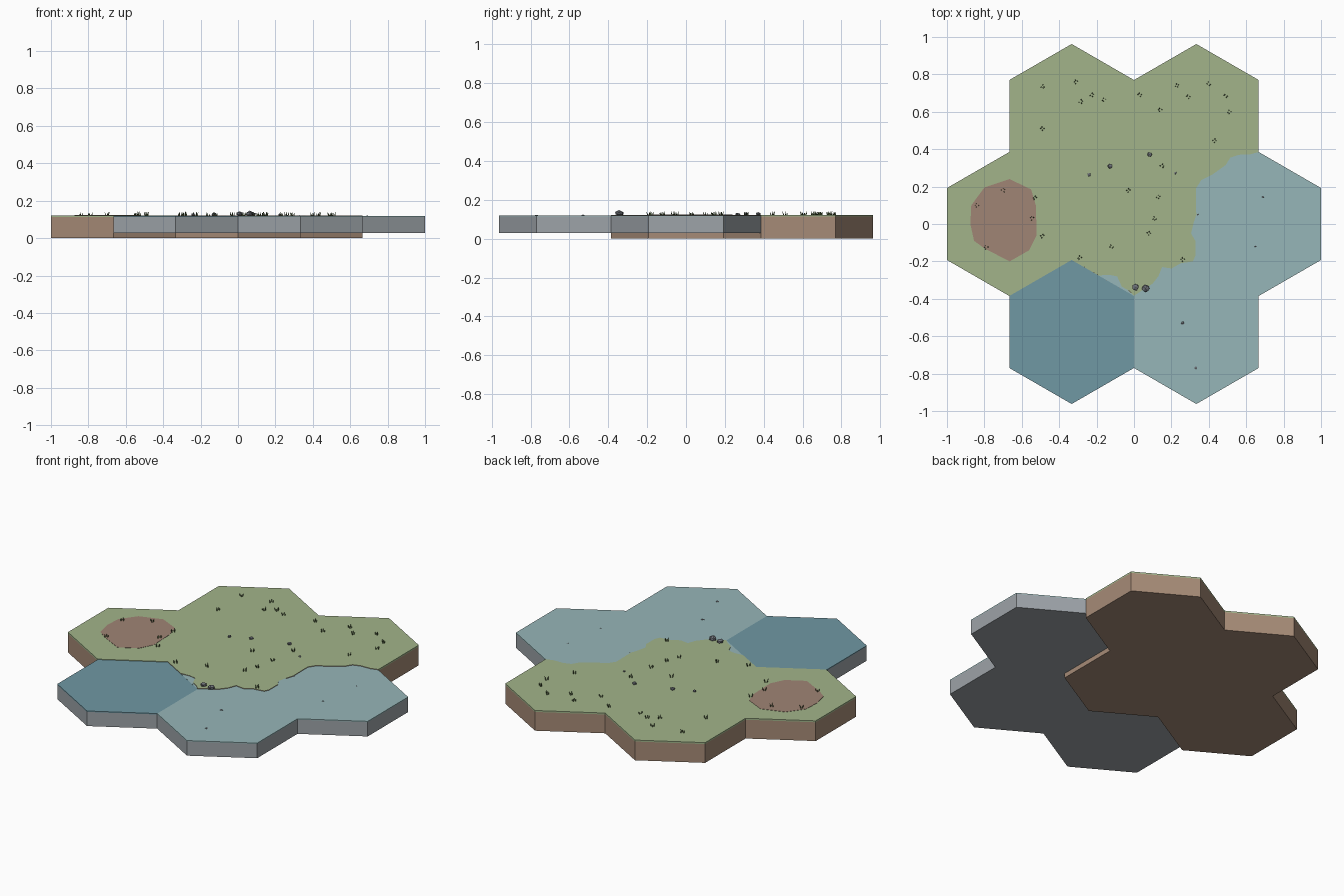
import bpy, math, random
from mathutils import Vector, Matrix
import bmesh

if "Cube" in bpy.data.objects:
    bpy.data.objects.remove(bpy.data.objects["Cube"])

random.seed(4)
H = 1 / (3 * math.sqrt(3))          # vertical lattice step of the hexagon corners


def material(name, srgb):
    m = bpy.data.materials.new(name)
    m.diffuse_color = [((c / 255 + 0.055) / 1.055) ** 2.4 for c in srgb] + [1]
    m.use_nodes = True
    m.node_tree.nodes["Principled BSDF"].inputs["Base Color"].default_value = m.diffuse_color
    return m


grass = material("grass green", (162, 180, 138))
shallow = material("shallow water blue", (150, 182, 184))
deep = material("deep water blue", (112, 152, 164))
earth = material("earth brown", (166, 139, 119))
clay = material("clay red brown", (160, 133, 117))
stone = material("stone grey", (157, 163, 168))
rock_grey = material("rock grey", (112, 116, 122))
blade_green = material("blade dark green", (84, 104, 62))


def corners(pairs):
    """Lattice indices to hexagon corner positions."""
    return [(i / 3, j * H) for i, j in pairs]


def finish(name, bm, mats):
    bmesh.ops.recalc_face_normals(bm, faces=bm.faces[:])
    me = bpy.data.meshes.new(name)
    bm.to_mesh(me)
    bm.free()
    for m in mats:
        me.materials.append(m)
    ob = bpy.data.objects.new(name, me)
    bpy.context.collection.objects.link(ob)
    return ob


def prism(name, outline, z0, z1, mats, bank=range(0)):
    """Upright slab; side walls whose index is in bank use the second material."""
    bm = bmesh.new()
    low = [bm.verts.new((x, y, z0)) for x, y in outline]
    top = [bm.verts.new((x, y, z1)) for x, y in outline]
    bm.faces.new(top)
    bm.faces.new(low[::-1])
    n = len(outline)
    for i in range(n):
        k = (i + 1) % n
        f = bm.faces.new((low[i], low[k], top[k], top[i]))
        f.material_index = 1 if i in bank else 0
    bmesh.ops.triangulate(bm, faces=[f for f in bm.faces if len(f.verts) > 4])
    return finish(name, bm, mats)


# Outlines of the joined tiles
land_rim = corners([(2, 2), (2, 4), (1, 5), (0, 4), (-1, 5), (-2, 4), (-2, 2),
                    (-3, 1), (-3, -1), (-2, -2), (-1, -1)])
inner = corners([(0, -2), (1, -1), (1, 1)])
sea_rim = corners([(0, -2), (0, -4), (1, -5), (2, -4), (2, -2), (3, -1), (3, 1), (2, 2)])
deep_hex = corners([(-1, -1), (-2, -2), (-2, -4), (-1, -5), (0, -4), (0, -2)])

# Wavy shoreline, from the deep tile round to the right-hand corner
cove = [(-0.19, -0.275), (-0.13, -0.272), (-0.09, -0.28), (-0.065, -0.335), (-0.03, -0.355)]
shore = [(0.0, -0.383), (0.06, -0.345), (0.1, -0.318), (0.13, -0.28), (0.15, -0.23),
         (0.2, -0.238), (0.25, -0.21), (0.315, -0.2), (0.328, -0.17), (0.328, -0.09),
         (0.305, -0.05), (0.283, -0.015), (0.32, 0.01), (0.333, 0.05), (0.331, 0.19),
         (0.36, 0.235), (0.42, 0.265), (0.49, 0.315), (0.515, 0.355), (0.56, 0.37),
         (0.62, 0.372)]

# Tile bodies
prism("earth_base", land_rim + inner, 0, 0.113, [earth])
prism("shallow_tile_base", sea_rim + inner[:0:-1], 0.028, 0.113, [stone])
prism("deep_tile_base", deep_hex, 0.028, 0.113, [stone])

# Tile surfaces
edge = len(land_rim) - 1
prism("grass_surface", land_rim + cove + shore, 0.113, 0.122, [grass, earth],
      range(edge, edge + len(cove) + len(shore) + 1))
prism("shallow_water", sea_rim + shore[::-1], 0.113, 0.119, [shallow])
prism("cove_water", cove + [(0, -2 * H)], 0.113, 0.1195, [shallow])
prism("deep_water", deep_hex, 0.113, 0.119, [deep])
prism("clay_patch", [(-0.87, 0.1), (-0.8, 0.195), (-0.665, 0.24), (-0.55, 0.185),
                     (-0.525, 0.1), (-0.52, -0.06), (-0.56, -0.14), (-0.665, -0.2),
                     (-0.8, -0.13), (-0.855, -0.09), (-0.875, 0.0)][::-1],
      0.12, 0.1235, [clay])


# Rocks: squashed, slightly irregular low-poly lumps
def rock(x, y, r, z):
    bm = bmesh.new()
    bmesh.ops.create_icosphere(bm, subdivisions=1, radius=r)
    for v in bm.verts:
        v.co *= random.uniform(0.85, 1.1)
        v.co.z *= 0.7
        v.co += Vector((x, y, z + r * 0.4))
    finish("rock", bm, [rock_grey])


for x, y, r in [(0.008, -0.337, 0.02), (0.062, -0.345, 0.022), (-0.24, 0.263, 0.011),
                (-0.128, 0.31, 0.014), (0.083, 0.372, 0.014), (0.222, 0.272, 0.008)]:
    rock(x, y, r, 0.122)
for x, y in [(0.26, -0.53), (0.33, -0.77)]:
    rock(x, y, 0.01, 0.113)
for x, y in [(0.69, 0.145), (0.65, -0.12), (0.34, 0.05)]:
    rock(x, y, 0.006, 0.116)


# Grass tufts: a few leaning three-sided blades
def tuft(x, y):
    bm = bmesh.new()
    for i in range(4):
        a = i * math.pi / 2 + random.uniform(-0.5, 0.5)
        h = random.uniform(0.012, 0.021)
        place = (Matrix.Translation((x + 0.008 * math.cos(a), y + 0.008 * math.sin(a), 0.121))
                 @ Matrix.Rotation(a, 4, 'Z') @ Matrix.Rotation(0.25, 4, 'Y')
                 @ Matrix.Translation((0, 0, h / 2)))
        bmesh.ops.create_cone(bm, cap_ends=True, segments=3, radius1=0.0035,
                              radius2=0.0008, depth=h, matrix=place)
    finish("grass_tuft", bm, [blade_green])


for x, y in [(-.49, .735), (-.31, .76), (-.225, .69), (-.285, .655), (-.16, .665),
             (.03, .69), (.23, .74), (.14, .61), (.29, .68), (.4, .75), (.49, .685),
             (.51, .6), (.43, .445), (-.49, .51), (.15, .31), (-.03, .18), (.13, .145),
             (.11, .03), (.08, -.05), (-.12, -.12), (-.29, -.18), (.26, -.19), (-.7, .18),
             (-.84, .1), (-.53, .14), (-.545, .03), (-.49, -.065), (-.79, -.125)]:
    tuft(x, y)
